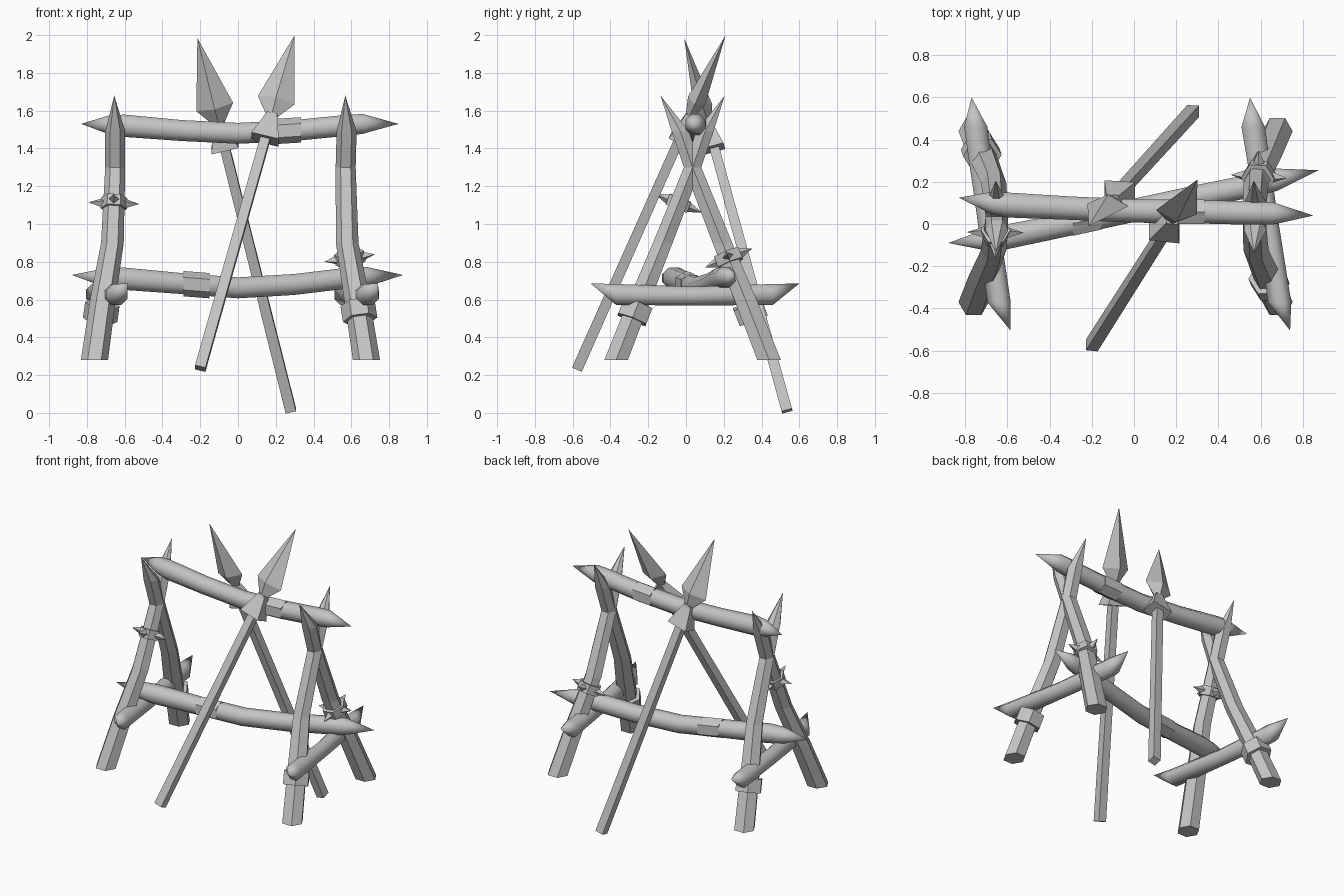
import bpy
import math
from mathutils import Vector

cube = bpy.data.objects.get("Cube")
if cube:
    bpy.data.objects.remove(cube, do_unlink=True)

wood = bpy.data.materials.new("plain_grey")
wood.use_nodes = True
GREY = (0.55, 0.55, 0.55, 1)
wood.diffuse_color = GREY
wood.node_tree.nodes["Principled BSDF"].inputs["Base Color"].default_value = GREY

X, Y, Z = Vector((1, 0, 0)), Vector((0, 1, 0)), Vector((0, 0, 1))


def loft(name, path, u, v, sides, turn=0.0, smooth=False):
    """Skin rings along path; each entry is (centre, radius along u, radius along v)."""
    verts, faces, rings = [], [], []
    for centre, ru, rv in path:
        start = len(verts)
        if ru == 0:
            verts.append(Vector(centre))
            rings.append([start] * sides)
            continue
        for i in range(sides):
            a = turn + math.tau * i / sides
            verts.append(Vector(centre) + u * ru * math.cos(a) + v * rv * math.sin(a))
        rings.append(list(range(start, start + sides)))
    for low, high in zip(rings, rings[1:]):
        for i in range(sides):
            j = (i + 1) % sides
            face = list(dict.fromkeys([low[i], low[j], high[j], high[i]]))
            if len(face) > 2:
                faces.append(face)
    if path[0][1]:
        faces.append(rings[0][::-1])
    if path[-1][1]:
        faces.append(rings[-1])
    mesh = bpy.data.meshes.new(name)
    mesh.from_pydata(verts, [], faces)
    mesh.materials.append(wood)
    obj = bpy.data.objects.new(name, mesh)
    bpy.context.collection.objects.link(obj)
    if smooth:
        bpy.ops.object.select_all(action="DESELECT")
        obj.select_set(True)
        bpy.context.view_layer.objects.active = obj
        bpy.ops.object.shade_smooth_by_angle(angle=math.radians(50))
    return obj


def frame(axis):
    """Two directions square to the axis, the first lying closest to x."""
    u = (X - axis * axis.x).normalized()
    return u, axis.cross(u)


def along(points, z):
    """Point at height z on a polyline of rising points."""
    for a, b in zip(points, points[1:]):
        if a.z <= z <= b.z:
            return a.lerp(b, (z - a.z) / (b.z - a.z)), (b - a).normalized()


# Leaning legs, crossed in pairs at each end
MID_Y = 0.035
HEIGHTS = (0.28, 0.6, 0.9, 1.3, 1.49, 1.68)
SPREAD = (0.405, 0.28, 0.158, 0.0, -0.065, -0.17)
THICK = (0.072, 0.068, 0.06, 0.053, 0.053, 0)
FRAMES = {
    "left": (0.68, 0.63, 0.578, 0.57, 0.575, 0.568),
    "right": (-0.76, -0.715, -0.665, -0.65, -0.65, -0.655),
}
legs = {}
for side, xs in FRAMES.items():
    for end, s in (("front", -1), ("back", 1)):
        pts = [Vector((x, MID_Y + s * d, z)) for x, d, z in zip(xs, SPREAD, HEIGHTS)]
        legs[side, end] = pts
        loft(f"{side}_{end}_leg", [(p, r, r) for p, r in zip(pts, THICK)], X, Y, 6)


# Bands around the legs, some carrying spikes
def band(name, leg, z, radius, height, spikes=0):
    centre, axis = along(legs[leg], z)
    u, v = frame(axis)
    half = axis * height / 2
    loft(name, [(centre - half, radius, radius), (centre + half, radius, radius)], u, v, 6)
    for i in range(spikes):
        a = math.tau * i / spikes
        out = u * math.cos(a) + v * math.sin(a)
        loft(f"{name}_spike_{i}",
             [(centre + out * radius * 0.8, 0.028, 0.028), (centre + out * 0.135, 0, 0)],
             axis, axis.cross(out), 4)


band("left_front_band", ("left", "front"), 0.535, 0.092, 0.09)
band("right_back_band", ("right", "back"), 0.535, 0.092, 0.09)
band("right_spiked_band", ("right", "front"), 1.11, 0.07, 0.06, 4)
band("left_spiked_band", ("left", "back"), 0.82, 0.08, 0.06, 4)


# Sagging rails with pointed ends and a flat-sided sleeve
def rail(name, pts, radii, sleeve_x):
    pts = [Vector(p) for p in pts]
    loft(name, [(p, r, r) for p, r in zip(pts, radii)], Y, Z, 8, math.pi / 8, True)
    ring = []
    for x in (sleeve_x - 0.068, sleeve_x + 0.068):
        a, b = next((a, b) for a, b in zip(pts, pts[1:]) if a.x <= x <= b.x)
        ring.append((a.lerp(b, (x - a.x) / (b.x - a.x)), 0.067, 0.067))
    loft(name + "_sleeve", ring, Y, Z, 6, math.pi / 6)


RAIL_R = (0, 0.055, 0.064, 0.06, 0.06, 0.06, 0.06, 0.057, 0)
rail("upper_rail",
     [(-0.83, 0.125, 1.53), (-0.68, 0.1, 1.525), (-0.6, 0.09, 1.52), (-0.3, 0.075, 1.495),
      (0, 0.062, 1.48), (0.3, 0.058, 1.495), (0.55, 0.052, 1.52), (0.66, 0.05, 1.53),
      (0.85, 0.04, 1.53)], RAIL_R, 0.265)
rail("lower_rail",
     [(-0.88, -0.09, 0.73), (-0.7, -0.075, 0.715), (-0.6, -0.06, 0.71), (-0.3, 0.0, 0.685),
      (0, 0.065, 0.662), (0.3, 0.13, 0.68), (0.55, 0.18, 0.71), (0.68, 0.21, 0.72),
      (0.875, 0.255, 0.73)], RAIL_R, -0.22)

# Low braces whose points turn upward
for side, xs in (("left", (0.74, 0.69, 0.63, 0.565, 0.55)),
                 ("right", (-0.585, -0.64, -0.695, -0.75, -0.77))):
    ys = (-0.505, -0.37, 0.04, 0.46, 0.6)
    zs = (0.685, 0.627, 0.618, 0.627, 0.685)
    loft(f"{side}_brace",
         [((x, y, z), r, r) for x, y, z, r in zip(xs, ys, zs, (0, 0.06, 0.054, 0.06, 0))],
         X, Z, 8, math.pi / 8, True)


# Crossed spears: square shaft, flared collar and diamond blade
def spear(name, foot, tip):
    foot, tip = Vector(foot), Vector(tip)
    axis = (tip - foot).normalized()
    u, v = frame(axis)
    neck = tip - axis * 0.475
    collar = neck - axis * 0.15
    widest = neck + axis * 0.085
    loft(name + "_shaft", [(foot, 0.04, 0.04), (neck, 0.036, 0.036)], u, v, 4, math.pi / 4)
    loft(name + "_collar", [(collar, 0.105, 0.075), (neck, 0.04, 0.03)], u, v, 4, math.pi / 4)
    loft(name + "_blade", [(neck - axis * 0.01, 0.03, 0.022), (widest, 0.1, 0.05), (tip, 0, 0)],
         u, v, 4)


spear("back_spear", (0.28, 0.535, 0.01), (-0.215, -0.01, 1.985))
spear("front_spear", (-0.2, -0.575, 0.235), (0.3, 0.21, 2.0))
